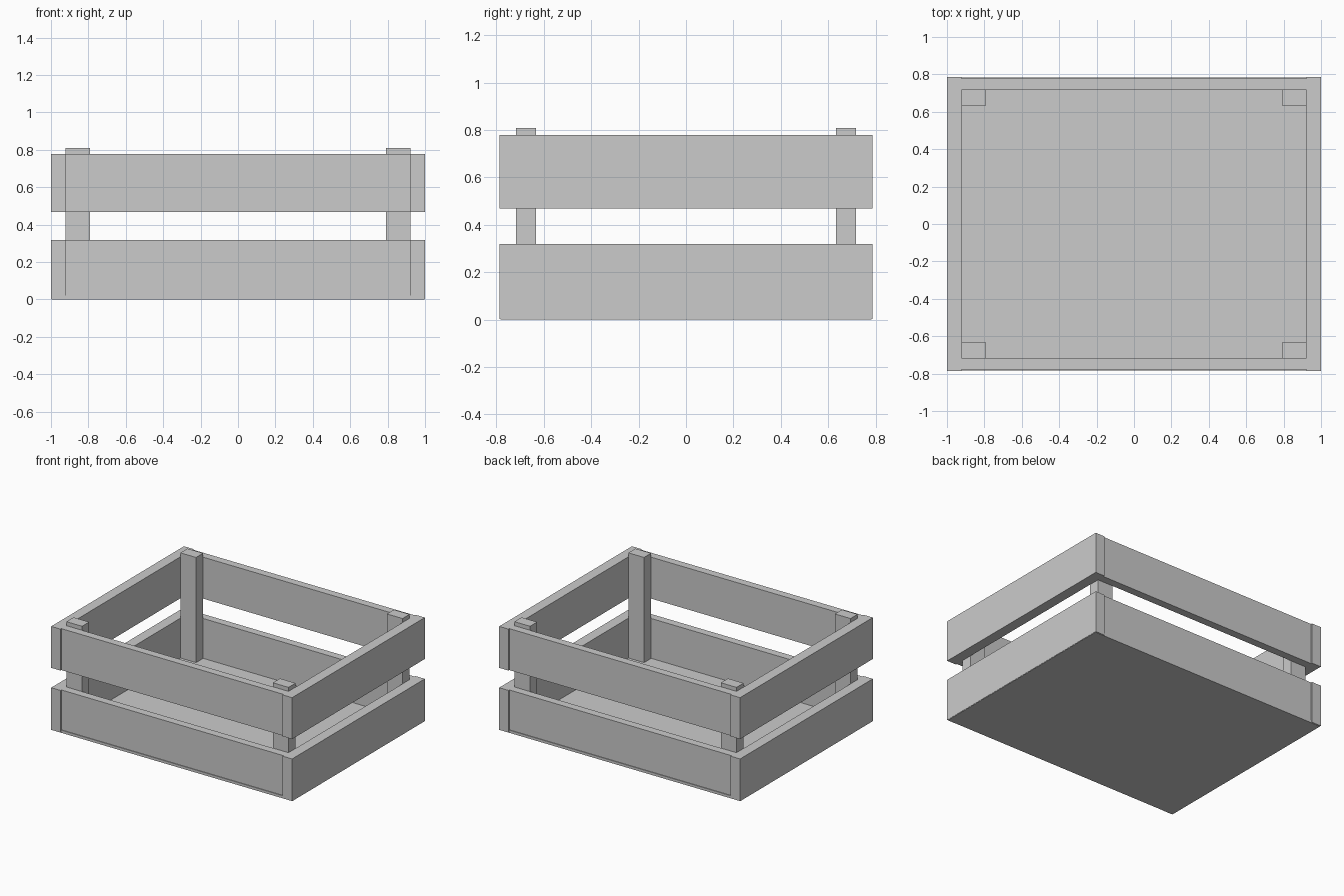
import bpy

if "Cube" in bpy.data.objects:
    bpy.data.objects.remove(bpy.data.objects["Cube"])


def box(name, x, y, z):
    """Axis-aligned board given as (min, max) ranges."""
    bpy.ops.mesh.primitive_cube_add(
        size=1, location=[(a + b) / 2 for a, b in (x, y, z)])
    ob = bpy.context.object
    ob.name = name
    ob.scale = [b - a for a, b in (x, y, z)]
    bpy.ops.object.transform_apply(location=False, rotation=False, scale=True)
    return ob


def span(sign, near, far):
    """Range mirrored to the given side of the centre."""
    return tuple(sorted((sign * near, sign * far)))


IN_X, IN_Y = 0.922, 0.718  # inner faces of the crate walls

# Floor panel
box("floor_panel", (-0.998, 0.998), (-0.782, 0.782), (0, 0.02))

# Two tiers of slats on all four sides
for tier, z in (("lower", (0.003, 0.319)), ("upper", (0.468, 0.779))):
    for s, end, side in ((-1, "left", "front"), (1, "right", "back")):
        box(f"{tier}_{end}_slat", span(s, IN_X, 1.0), (-0.787, 0.787), z)
        box(f"{tier}_{side}_slat", (-IN_X, IN_X), span(s, IN_Y, 0.777), z)

# Corner posts standing on the floor inside the walls
for sx, end in ((-1, "left"), (1, "right")):
    for sy, side in ((-1, "front"), (1, "back")):
        box(f"{side}_{end}_post", span(sx, 0.792, IN_X),
            span(sy, 0.634, IN_Y), (0.02, 0.809))
